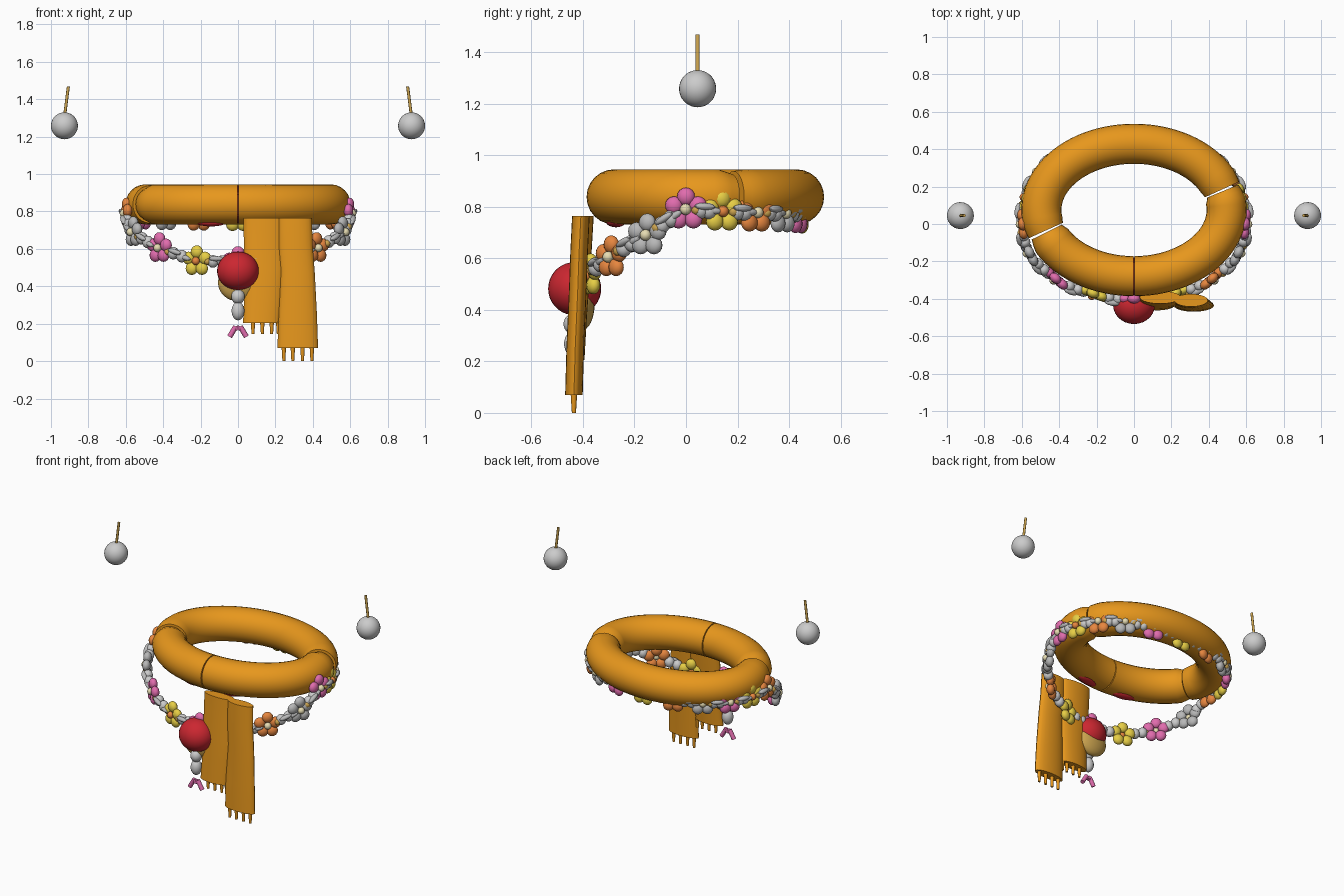
import bpy, bmesh
from math import sin, cos, pi, radians
from mathutils import Vector, Matrix

if "Cube" in bpy.data.objects:
    bpy.data.objects.remove(bpy.data.objects["Cube"])

COL = {"scarf": (.80, .31, .012), "red": (.60, .02, .03), "pink": (.75, .15, .42),
       "yellow": (.80, .62, .06), "orange": (.80, .24, .05), "grey": (.48, .48, .48),
       "white": (.82, .82, .79), "gold": (.62, .38, .08), "cream": (.80, .72, .45)}
MAT = {}
for k, c in COL.items():
    MAT[k] = bpy.data.materials.new(k)
    MAT[k].diffuse_color = (*c, 1)


def finish(name, bm, mat):
    bmesh.ops.recalc_face_normals(bm, faces=bm.faces)
    me = bpy.data.meshes.new(name)
    bm.to_mesh(me)
    bm.free()
    ob = bpy.data.objects.new(name, me)
    bpy.context.collection.objects.link(ob)
    me.materials.append(MAT[mat])
    bpy.ops.object.select_all(action='DESELECT')
    ob.select_set(True)
    bpy.context.view_layer.objects.active = ob
    bpy.ops.object.shade_smooth_by_angle(angle=radians(40))
    return ob


def balls(name, mat, items, seg=14):
    """items: (location, radii, rotation matrix or None)"""
    bm = bmesh.new()
    for loc, rad, rot in items:
        m = Matrix.Translation(loc) @ (rot.to_4x4() if rot else Matrix()) @ Matrix.Diagonal((*rad, 1))
        bmesh.ops.create_uvsphere(bm, u_segments=seg, v_segments=seg * 2 // 3, radius=1, matrix=m)
    return finish(name, bm, mat)


def rods(name, mat, items):
    """items: (start, end, start radius, end radius)"""
    bm = bmesh.new()
    for a, b, r1, r2 in items:
        a, b = Vector(a), Vector(b)
        q = (b - a).to_track_quat('Z', 'Y').to_matrix().to_4x4()
        bmesh.ops.create_cone(bm, cap_ends=True, segments=10, radius1=r1, radius2=r2,
                              depth=(b - a).length, matrix=Matrix.Translation((a + b) / 2) @ q)
    return finish(name, bm, mat)


def loft(name, mat, rings):
    bm = bmesh.new()
    rows = [[bm.verts.new(p) for p in r] for r in rings]
    n = len(rows[0])
    for a, b in zip(rows, rows[1:]):
        for i in range(n):
            bm.faces.new((a[i], a[(i + 1) % n], b[(i + 1) % n], b[i]))
    bm.faces.new(rows[0])
    bm.faces.new(rows[-1])
    return finish(name, bm, mat)


# scarf loop: three elliptical tube arcs, ends slightly pinched at the folds
def scarf_arc(name, a0, a1, pinch0, pinch1):
    rings, n = [], max(12, int((a1 - a0) / 4))
    for i in range(n + 1):
        deg = a0 + (a1 - a0) * i / n
        t = radians(deg)
        c = Vector((.495 * cos(t), .075 + .354 * sin(t), .838))
        out = Vector((.354 * cos(t), .495 * sin(t), 0)).normalized()
        r = .107 * (1 - pinch0 * max(0, 1 - (deg - a0) / 8) - pinch1 * max(0, 1 - (a1 - deg) / 8))
        rings.append([c + out * r * cos(p) + Vector((0, 0, r * sin(p)))
                      for p in (2 * pi * k / 24 for k in range(24))])
    loft(name, "scarf", rings)


scarf_arc("scarf_loop_back", 18, 198, .06, .06)
scarf_arc("scarf_loop_front_left", 199.5, 269.6, .16, 0)
scarf_arc("scarf_loop_front_right", 270.4, 376.5, 0, .16)

# red lining at the front slit and along the underside
balls("slit_lining", "red", [((0, -.279, .838), (.008, .102, .102), None)], 24)
balls("underside_lining", "red", [((s * .145, -.272, .742), (.085, .035, .022),
                                  Matrix.Rotation(s * .2, 3, 'Z')) for s in (-1, 1)])


# hanging scarf tails: (z, centre x, half width, y) sections of a lens profile
def tail(name, secs, fringe_x, length):
    rings = [[(x + w * cos(p), y + .034 * sin(p), z) for p in (2 * pi * k / 20 for k in range(20))]
             for z, x, w, y in secs]
    loft(name, "scarf", rings)
    z, _, _, y = secs[-1]
    rods(name + "_fringe", "scarf", [((x, y, z + .01), (x, y, z - length), .013, .008) for x in fringe_x])


tail("inner_tail", [(.765, .14, .11, -.392), (.63, .137, .106, -.40), (.50, .14, .11, -.41),
                    (.35, .135, .102, -.42), (.205, .125, .098, -.428)], (.08, .13, .18, .215), .06)
tail("outer_tail", [(.765, .305, .09, -.408), (.62, .307, .092, -.415), (.48, .318, .092, -.42),
                    (.25, .318, .104, -.43), (.07, .32, .108, -.435)], (.245, .293, .345, .395), .07)

# garland stations from front centre round the right side to the back
half = [(0, -.40, .53), (.22, -.37, .535), (.42, -.29, .605), (.56, -.15, .69), (.595, 0, .79),
        (.575, .14, .782), (.51, .27, .778), (.385, .375, .775), (.21, .435, .772), (0, .45, .77)]
pts = [Vector(p) for p in half] + [Vector((-p[0], p[1], p[2])) for p in half[-2:0:-1]]
N = len(pts)
cycle = ("pink", "yellow", "orange", "grey")


def frame(p):
    """outward direction and sideways tangent on the oval"""
    out = Vector((p.x / .35, (p.y - .04) / .24, 0)).normalized()
    return out, Vector((-out.y, out.x, 0))


pearls, leaves, seeds = [], [], []
for i, p in enumerate(pts):
    out, side = frame(p)
    rot = Matrix((side, out, (0, 0, 1))).transposed()
    petals = []
    for k in range(5):
        a = pi / 2 + 2 * pi * k / 5
        petals.append((p + side * .049 * cos(a) + Vector((0, 0, .049 * sin(a))), (.035, .026, .035), rot))
    col = cycle[i % 4]
    balls(f"flower_{i:02d}", col, petals, 12)
    balls(f"flower_centre_{i:02d}", "orange" if col == "yellow" else "cream",
          [(p + out * .016, (.022, .022, .022), None)], 12)
    # pearls, leaves and seeds linking to the next flower
    q = pts[(i + 1) % N]
    mo, ms = frame((p + q) / 2)
    d = (q - p).normalized()
    lr = d.to_track_quat('X', 'Z').to_matrix()
    bulge = mo * .012
    for t in (.4, .63):
        pearls.append((p.lerp(q, t) + bulge, (.031, .031, .034), None))
    leaves.append((p.lerp(q, .5) + bulge + mo * .025 + Vector((0, 0, .015)), (.042, .016, .014), lr))
    leaves.append((p.lerp(q, .74) + bulge + mo * .012, (.036, .016, .014), lr))
    seeds.append((p.lerp(q, .28) + bulge + mo * .008, (.02, .02, .02), None))
balls("garland_pearls", "white", pearls, 12)
balls("garland_leaves", "grey", leaves, 10)
balls("garland_seeds", "gold", seeds, 10)

# central pendant
balls("pendant_ball", "red", [((0, -.432, .482), (.112, .103, .103), None)], 28)
balls("pendant_backing", "gold", [((0, -.405, .42), (.107, .05, .10), None)], 24)
balls("pendant_pearls", "white", [((0, -.438, .345), (.037, .037, .04), None),
                                  ((0, -.438, .268), (.035, .035, .05), None)])
rods("pendant_petals", "pink", [((s * .045, -.44, .13), (s * .012, -.44, .185), .014, .014) for s in (-1, 1)]
     + [((s * .012, -.44, .185), (s * .002, -.44, .165), .012, .012) for s in (-1, 1)])

# pair of pearl earrings with hooks
for s, n in ((-1, "left"), (1, "right")):
    balls(f"{n}_earring_pearl", "white", [((s * .928, .045, 1.258), (.072, .072, .072), None)], 28)
    rods(f"{n}_earring_hook", "gold", [((s * .926, .045, 1.32), (s * .907, .045, 1.468), .008, .008)])

for m in bpy.data.materials:
    if m.users and not m.is_grease_pencil:
        m.use_nodes = True
        m.node_tree.nodes["Principled BSDF"].inputs["Base Color"].default_value = m.diffuse_color
